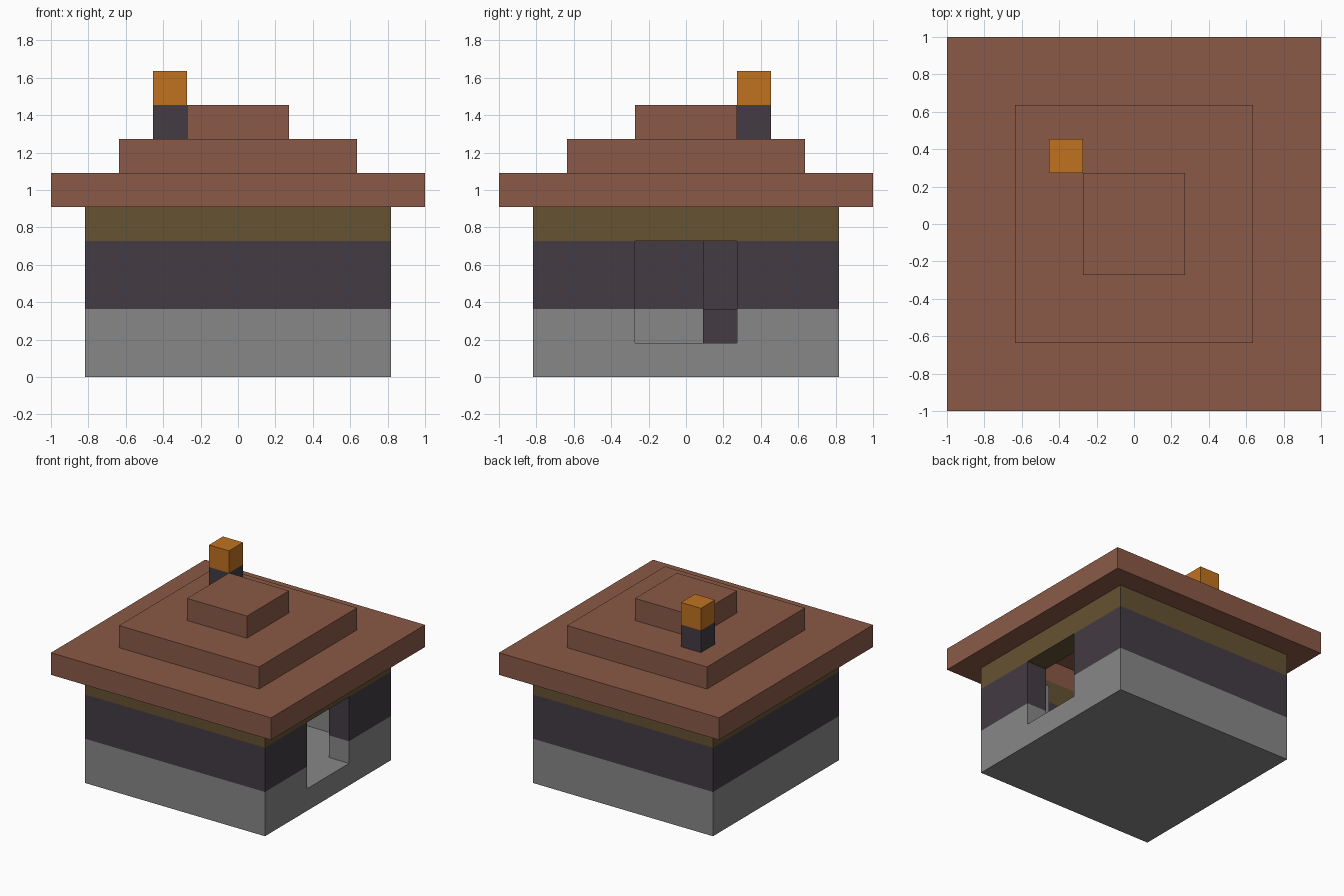
import bpy, bmesh

U = 2 / 11  # one block

if "Cube" in bpy.data.objects:
    bpy.data.objects.remove(bpy.data.objects["Cube"], do_unlink=True)


def linear(c):
    c /= 255
    return c / 12.92 if c <= 0.04045 else ((c + 0.055) / 1.055) ** 2.4


def material(name, r, g, b):
    m = bpy.data.materials.new(name)
    m.use_nodes = True
    col = (linear(r), linear(g), linear(b), 1)
    m.diffuse_color = col
    bsdf = next(n for n in m.node_tree.nodes if n.type == "BSDF_PRINCIPLED")
    bsdf.inputs["Base Color"].default_value = col
    bsdf.inputs["Roughness"].default_value = 0.9
    return m


stone = material("grey stone", 135, 135, 135)
charcoal = material("charcoal brick", 67, 60, 67)
timber = material("olive timber", 101, 82, 50)
tile = material("brown roof tile", 138, 90, 71)
ember = material("orange ember", 192, 114, 33)


def finish(name, bm, mat):
    bmesh.ops.recalc_face_normals(bm, faces=bm.faces)
    bmesh.ops.scale(bm, vec=(U, U, U), verts=bm.verts)
    mesh = bpy.data.meshes.new(name)
    bm.to_mesh(mesh)
    bm.free()
    mesh.materials.append(mat)
    bpy.context.collection.objects.link(bpy.data.objects.new(name, mesh))


def prism(name, plan, z0, z1, mat):
    """Extrude a plan outline, in block units."""
    bm = bmesh.new()
    face = bm.faces.new([bm.verts.new((x, y, z0)) for x, y in plan])
    new = bmesh.ops.extrude_face_region(bm, geom=[face], use_keep_orig=True)["geom"]
    top = [v for v in new if isinstance(v, bmesh.types.BMVert)]
    bmesh.ops.translate(bm, vec=(0, 0, z1 - z0), verts=top)
    finish(name, bm, mat)


def box(name, x0, x1, y0, y1, z0, z1, mat):
    prism(name, [(x0, y0), (x1, y0), (x1, y1), (x0, y1)], z0, z1, mat)


def square(name, r, z0, z1, mat):
    box(name, -r, r, -r, r, z0, z1, mat)


def ring(name, outer, inner, z0, z1, mat):
    """Square frame: a section swept round four corners."""
    bm = bmesh.new()
    section = [(outer, z0), (outer, z1), (inner, z1), (inner, z0)]
    loops = [[bm.verts.new((sx * r, sy * r, z)) for r, z in section]
             for sx, sy in [(1, 1), (-1, 1), (-1, -1), (1, -1)]]
    for i in range(4):
        a, b = loops[i], loops[(i + 1) % 4]
        for j in range(4):
            k = (j + 1) % 4
            bm.faces.new((a[j], b[j], b[k], a[k]))
    finish(name, bm, mat)


def door_wall(name, z0, z1, mat):
    """Four walls with a doorway gap on the +x side."""
    o, i, d = 4.5, 3.5, 1.5
    half = [(i, d), (o, d), (o, o), (-o, o)]
    inner = [(-i, i), (i, i)]
    plan = (half + [(x, -y) for x, y in reversed(half)]
            + [(x, -y) for x, y in reversed(inner)] + inner)
    prism(name, plan, z0, z1, mat)


# House body
square("floor", 4.5, 0, 1, stone)
door_wall("lower_wall", 1, 2, stone)
door_wall("upper_wall", 2, 4, charcoal)
ring("wall_beam", 4.5, 3.5, 4, 5, timber)

# Stepped hollow roof
ring("roof_eaves", 5.5, 3.5, 5, 6, tile)
ring("roof_middle", 3.5, 1.5, 6, 7, tile)
square("roof_cap", 1.5, 7, 8, tile)

# Corner hearth and its chimney
box("hearth", -3.5, -0.5, 0.5, 3.5, 1, 2, charcoal)
box("hearth_back", -3.5, -1.5, 0.5, 3.5, 2, 4, charcoal)
box("chimney", -2.5, -1.5, 1.5, 2.5, 4, 8, charcoal)
box("chimney_fire", -2.5, -1.5, 1.5, 2.5, 8, 9, ember)

# Stone post in the corner beside the door
box("corner_post", 2.5, 3.5, -3.5, -2.5, 1, 4, stone)
